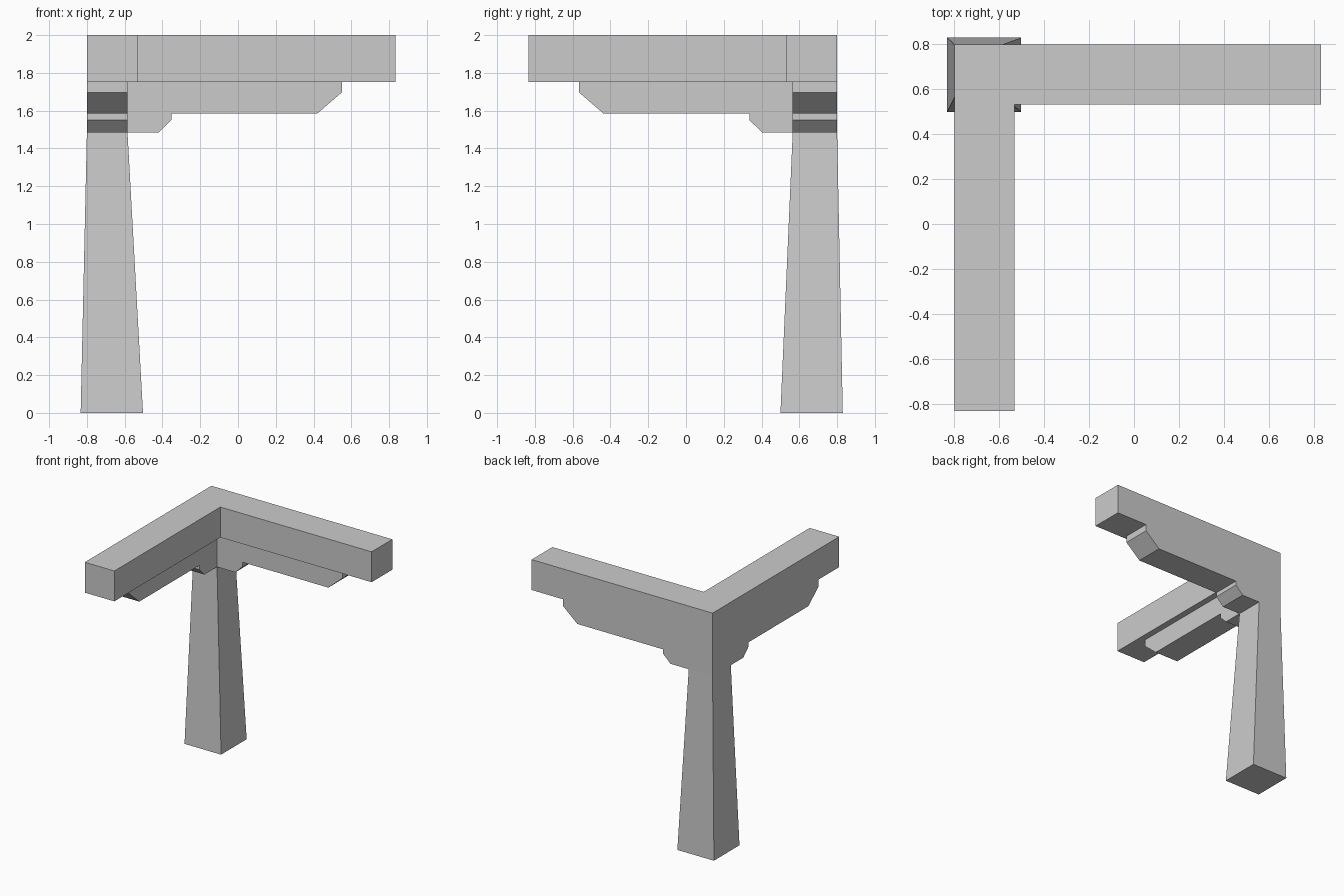
import bpy, bmesh

if "Cube" in bpy.data.objects:
    bpy.data.objects.remove(bpy.data.objects["Cube"])


def loft(name, bottom, top):
    """Closed solid between two matching loops of points."""
    bm = bmesh.new()
    a = [bm.verts.new(p) for p in bottom]
    b = [bm.verts.new(p) for p in top]
    bm.faces.new(a[::-1])
    bm.faces.new(b)
    n = len(a)
    for i in range(n):
        j = (i + 1) % n
        bm.faces.new((a[i], a[j], b[j], b[i]))
    bmesh.ops.recalc_face_normals(bm, faces=bm.faces)
    mesh = bpy.data.meshes.new(name)
    bm.to_mesh(mesh)
    bm.free()
    obj = bpy.data.objects.new(name, mesh)
    bpy.context.collection.objects.link(obj)
    return obj


def rect(x0, x1, y0, y1, z):
    return [(x0, y0, z), (x1, y0, z), (x1, y1, z), (x0, y1, z)]


OUT = 0.80                  # outer face of the corner
PX, PY = -0.585, 0.565      # inner faces of the brackets and post top
Z_POST, Z_STEP, Z_BEAM = 1.485, 1.585, 1.752

# Tapered corner post
loft("post", rect(-0.833, -0.503, 0.50, 0.83, 0), rect(-OUT, PX, PY, OUT, Z_POST))

# L-shaped top beam
plan = [(-OUT, OUT), (-OUT, -0.833), (-0.533, -0.833), (-0.533, 0.533),
        (0.833, 0.533), (0.833, OUT)]
loft("corner_beam", [(x, y, Z_BEAM) for x, y in plan], [(x, y, 2) for x, y in plan])


# Stepped brackets under each arm: distance along the arm, height
def bracket_profile(start, shift):
    return [(start, Z_BEAM), (start, Z_POST), (-0.42 + shift, Z_POST),
            (-0.353 + shift, 1.55), (-0.353 + shift, Z_STEP),
            (0.42 + shift, Z_STEP), (0.55 + shift, 1.697), (0.55 + shift, Z_BEAM)]


p = bracket_profile(-OUT, 0)
loft("side_bracket", [(u, PY, z) for u, z in p], [(u, OUT, z) for u, z in p])
p = bracket_profile(-PY, 0.017)
loft("front_bracket", [(-OUT, -u, z) for u, z in p], [(PX, -u, z) for u, z in p])
